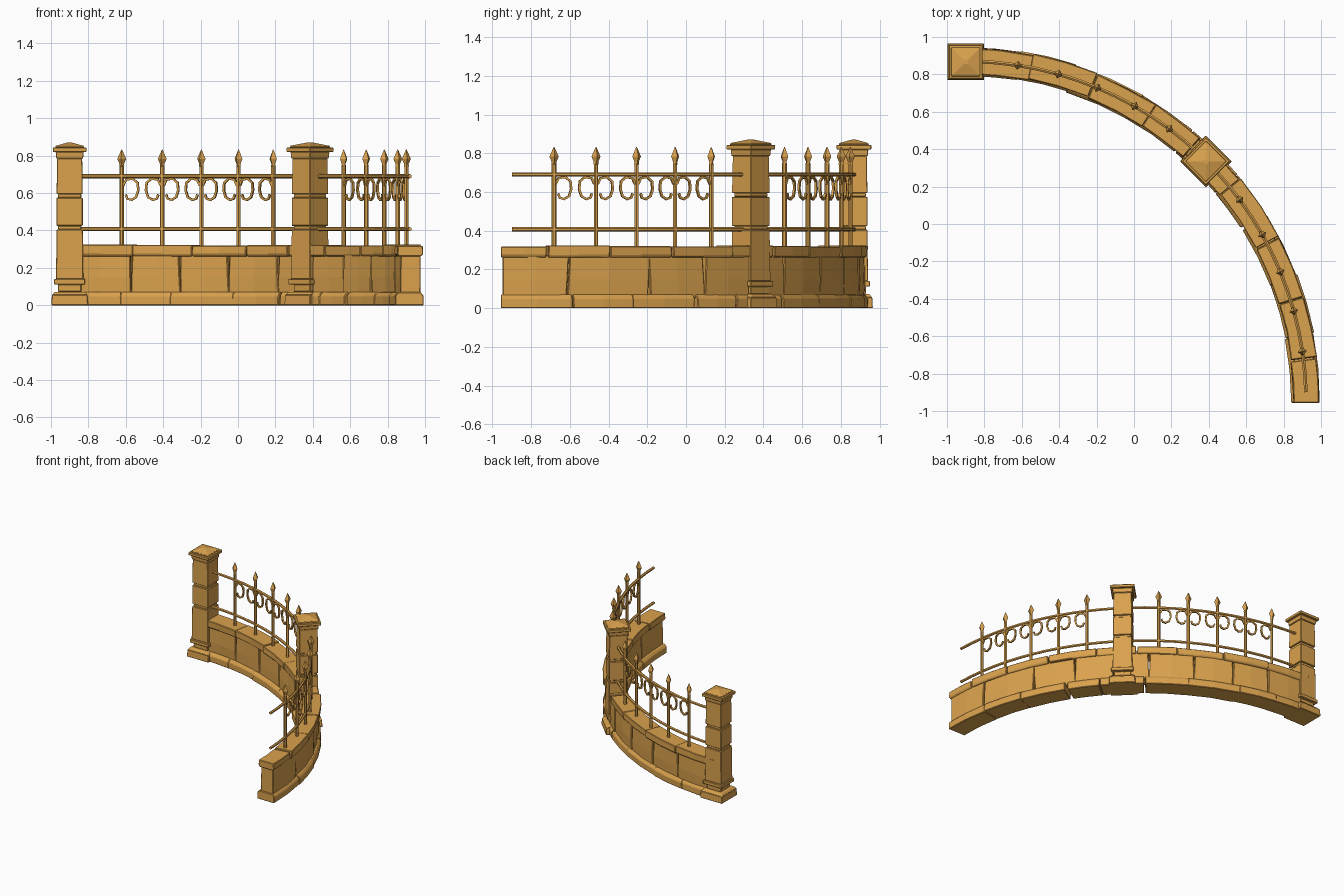
import bpy, bmesh, random
from math import sin, cos, radians, degrees, pi
from mathutils import Matrix, Vector

random.seed(4)
if "Cube" in bpy.data.objects:
    bpy.data.objects.remove(bpy.data.objects["Cube"])

CX, CY, R = -0.9, -0.95, 1.82

stone = bpy.data.materials.new("warm tan stone")
stone.use_nodes = True
stone.diffuse_color = (0.70, 0.36, 0.075, 1)
stone.node_tree.nodes["Principled BSDF"].inputs["Base Color"].default_value = (0.70, 0.36, 0.075, 1)


def polar(angle, z, off=0.0):
    """Point on the fence arc; angle in degrees clockwise from the back."""
    a = radians(angle)
    return Vector((CX + (R + off) * sin(a), CY + (R + off) * cos(a), z))


def finish(name, bm):
    bmesh.ops.recalc_face_normals(bm, faces=bm.faces)
    mesh = bpy.data.meshes.new(name)
    bm.to_mesh(mesh)
    bm.free()
    mesh.materials.append(stone)
    obj = bpy.data.objects.new(name, mesh)
    bpy.context.collection.objects.link(obj)
    return obj


def loft(bm, rings):
    """Skin a list of point rings and close both ends."""
    loops = [[bm.verts.new(p) for p in ring] for ring in rings]
    n = len(loops[0])
    for a, b in zip(loops, loops[1:]):
        for i in range(n):
            j = (i + 1) % n
            bm.faces.new((a[i], a[j], b[j], b[i]))
    bm.faces.new(loops[0])
    bm.faces.new(loops[-1])


def course(name, joints, profile, wobble):
    """A row of uneven stones following the arc."""
    bm = bmesh.new()
    for a0, a1 in zip(joints, joints[1:]):
        shift, lift = random.uniform(-wobble, wobble), random.uniform(-wobble, wobble)
        lean0, lean1 = random.uniform(-2, 2), random.uniform(-2, 2)
        last = a1 > 89
        rings = []
        for k in range(3):
            t = k / 2
            ring = []
            for off, z in profile:
                lean = (lean0 * (1 - t) + (0 if last else lean1) * t) * (z - 0.16)
                angle = a0 + 0.1 + (a1 - a0 - 0.2) * t + lean
                jit = random.uniform(-wobble, wobble) * 0.5
                ring.append(polar(angle, z + (lift * 0.7 if z > 0.3 else 0), off + shift + jit))
            rings.append(ring)
        loft(bm, rings)
    obj = finish(name, bm)
    bevel = obj.modifiers.new("worn edges", 'BEVEL')
    bevel.width, bevel.segments, bevel.limit_method = 0.004, 1, 'ANGLE'
    return obj


# Low wall: footing, body stones and coping
course("wall_footing", [0, 9, 18, 30, 40, 50, 58, 69, 79, 90.3],
       [(-.077, 0), (-.077, .05), (-.06, .07), (.06, .07), (.075, .05), (.075, 0)], 0.004)
course("wall_body", [0, 10.7, 19.5, 28.7, 39, 47, 56, 66, 79.5, 90],
       [(-.052, .05), (-.055, .15), (-.052, .275), (.052, .275), (.055, .15), (.052, .05)], 0.004)
course("wall_coping", [0, 11, 21.7, 32.5, 42, 51, 62, 73, 83, 90.3],
       [(-.06, .262), (-.068, .275), (-.068, .322), (.068, .322), (.068, .275), (.06, .262)], 0.006)


def pillar(name, angle):
    """Square pillar made of stacked tapered slabs: z0, z1, half width low, half width high."""
    slabs = [(0, .055, .098, .095), (.055, .072, .095, .08), (.072, .112, .062, .062),
             (.112, .14, .083, .083), (.14, .405, .073, .07), (.405, .425, .062, .062),
             (.425, .575, .07, .07), (.575, .595, .062, .062), (.595, .785, .07, .067),
             (.785, .82, .072, .075), (.82, .843, .09, .09), (.843, .852, .078, .076),
             (.852, .87, .076, .012)]
    bm = bmesh.new()
    turn = Matrix.Rotation(-radians(angle), 3, 'Z')
    foot = polar(angle, 0, -0.003)
    for z0, z1, low, high in slabs:
        rings = [[turn @ Vector((sx * h, sy * h, z)) + foot
                  for sx, sy in ((-1, -1), (1, -1), (1, 1), (-1, 1))]
                 for z, h in ((z0, low), (z1, high))]
        loft(bm, rings)
    obj = finish(name, bm)
    bevel = obj.modifiers.new("worn edges", 'BEVEL')
    bevel.width, bevel.segments, bevel.limit_method = 0.003, 1, 'ANGLE'


pillar("end_pillar", 0)
pillar("middle_pillar", 45)


def tubes(name, paths, radius, sides):
    """Thin faceted bars swept along paths of (angle, height)."""
    bm = bmesh.new()
    for path in paths:
        pts = [polar(a, z) for a, z in path]
        rings = []
        for i, p in enumerate(pts):
            along = (pts[min(i + 1, len(pts) - 1)] - pts[max(i - 1, 0)]).normalized()
            out = Vector((sin(radians(path[i][0])), cos(radians(path[i][0])), 0))
            up = along.cross(out).normalized()
            out = up.cross(along)
            rings.append([p + radius * (cos(t) * out + sin(t) * up)
                          for t in (2 * pi * (k + 0.5) / sides for k in range(sides))])
        loft(bm, rings)
    return finish(name, bm)


# Two curved rails in each bay
for bay, (a0, a1) in {"back": (1.5, 43.5), "front": (46.5, 88.4)}.items():
    tubes(bay + "_rails", [[(a0 + (a1 - a0) * i / 12, z) for i in range(13)]
                           for z in (.407, .69)], 0.011, 6)

# Spiked posts with a scroll pair in every gap
scroll = [(.008, .64), (.024, .672), (.06, .676), (.086, .655), (.09, .615),
          (.078, .578), (.052, .563), (.03, .57), (.022, .592)]
for bay, start in {"back": 8.8, "front": 53.6}.items():
    angles = [start + 6.98 * i for i in range(5)]
    tubes(bay + "_posts", [[(a, .3), (a, .75)] for a in angles], 0.012, 6)

    bm = bmesh.new()
    for a in angles:
        rings = []
        for z, r in ((.735, .009), (.745, .014), (.755, .012), (.783, .024), (.832, .002)):
            rings.append([polar(a, z) + Vector((r * cos(k * pi / 2 - radians(a)),
                                                r * sin(k * pi / 2 - radians(a)), 0))
                          for k in range(4)])
        loft(bm, rings)
    finish(bay + "_spear_tips", bm)

    paths = []
    for a, b in zip(angles, angles[1:]):
        paths.append([(a + degrees(d / R), z) for d, z in scroll])
        paths.append([(b - degrees(d / R), z) for d, z in scroll])
    tubes(bay + "_scrolls", paths, 0.0085, 4)
